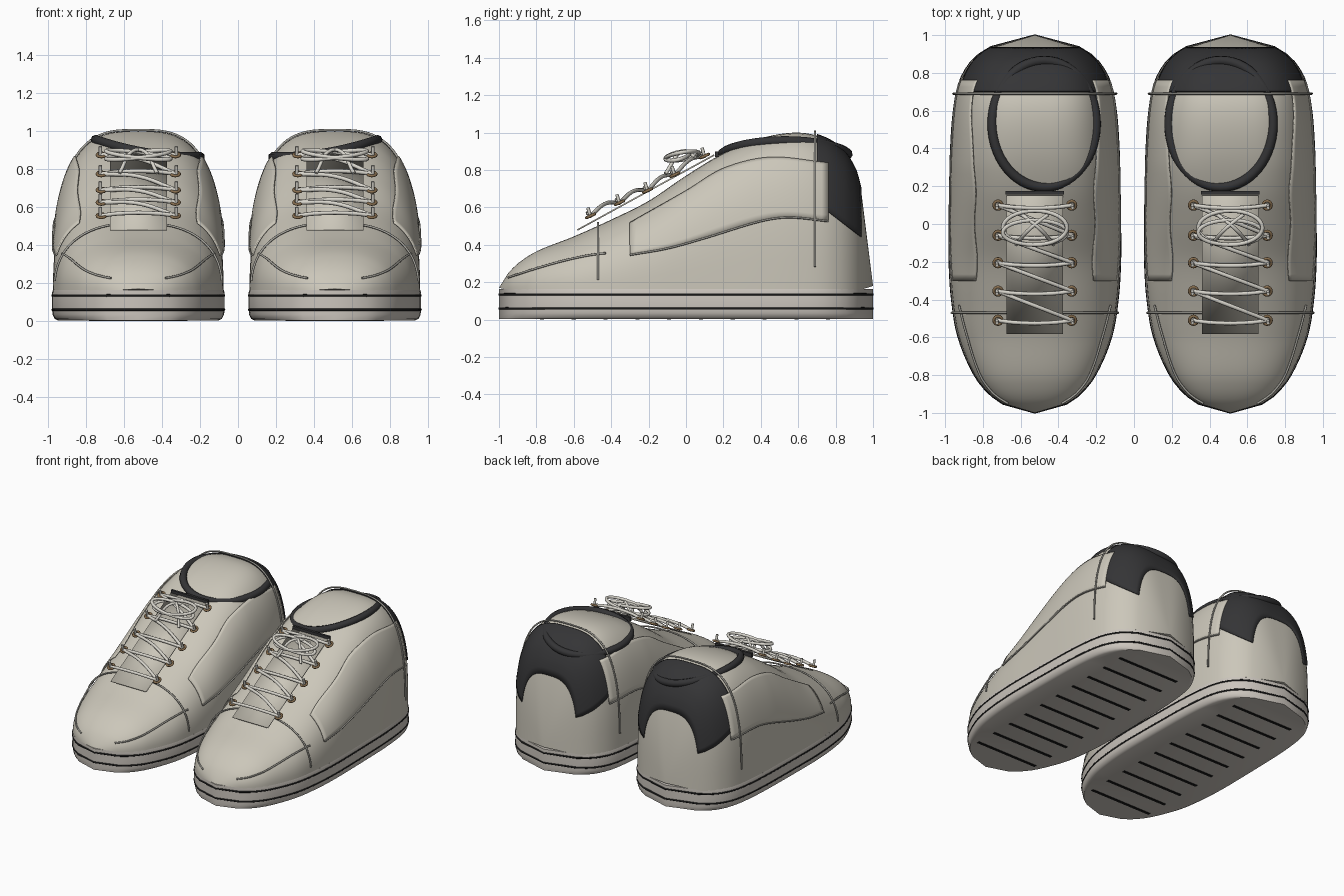
import bpy, bmesh, math
from mathutils import Vector

if "Cube" in bpy.data.objects:
    bpy.data.objects.remove(bpy.data.objects["Cube"])


def material(name, rgb):
    m = bpy.data.materials.new(name)
    m.use_nodes = True
    m.diffuse_color = (*rgb, 1)
    m.node_tree.nodes["Principled BSDF"].inputs["Base Color"].default_value = (*rgb, 1)
    return m


CANVAS = material("warm_grey_leather", (0.60, 0.57, 0.49))
RUBBER = material("pale_rubber", (0.60, 0.56, 0.51))
BLACK = material("black_rubber", (0.01, 0.01, 0.01))
CHARCOAL = material("charcoal_fabric", (0.035, 0.035, 0.037))
THREAD = material("stitch_grey", (0.42, 0.41, 0.37))
LACE = material("off_white_lace", (0.68, 0.66, 0.60))
BRASS = material("dull_brass", (0.25, 0.16, 0.08))

# Stations along the shoe: y, half width, top height
STATIONS = [(-.95, .17, .25), (-.9, .24, .3), (-.8, .32, .365), (-.6, .405, .445),
            (-.4, .44, .535), (-.2, .453, .635), (0, .453, .77), (.2, .45, .89),
            (.4, .445, .97), (.6, .43, 1), (.75, .4, .965), (.85, .345, .89),
            (.91, .28, .79), (.935, .235, .7)]
TOE, HEEL, BASE = STATIONS[0][0], STATIONS[-1][0], 0.16


def sample(table, y, k):
    """Smooth interpolation of column k of a table sorted by its first column."""
    y = min(max(y, table[0][0]), table[-1][0])
    i = max(j for j in range(len(table) - 1) if table[j][0] <= y)

    def slope(j):
        a, b = table[max(j - 1, 0)], table[min(j + 1, len(table) - 1)]
        return (b[k] - a[k]) / (b[0] - a[0])
    p, q = table[i], table[i + 1]
    d = q[0] - p[0]
    t = (y - p[0]) / d
    return ((2*t**3 - 3*t*t + 1) * p[k] + (t**3 - 2*t*t + t) * d * slope(i)
            + (3*t*t - 2*t**3) * q[k] + (t**3 - t*t) * d * slope(i + 1))


def power(y):
    return 2.3 + 0.8 * min(max((y + .6) / .9, 0), 1)


def surface(y, a, off=0.0):
    """Point on the upper; a runs from 0 (+x side) over the top to pi."""
    e = 2 / power(y)
    c, s = math.cos(a), max(math.sin(a), 0)
    x = (sample(STATIONS, y, 1) * .99 + off) * math.copysign(abs(c) ** e, c)
    return Vector((x, y, BASE + (sample(STATIONS, y, 2) - BASE + off) * s ** e))


def angle_at(y, z):
    f = min(max((z - BASE) / (sample(STATIONS, y, 2) - BASE), 0), .995)
    return math.asin(f ** (power(y) / 2))


def spread(a, b, n):
    return [a + (b - a) * i / n for i in range(n + 1)]


def place(name, data, mat, cx):
    ob = bpy.data.objects.new(name, data)
    bpy.context.collection.objects.link(ob)
    data.materials.append(mat)
    ob.location.x = cx
    return ob


def loft(name, rings, mat, cx, closed=False, tips=(), cap=False, thick=0):
    """Skin a list of rings; optional end tips, flat caps or thickness."""
    bm = bmesh.new()
    vs = [[bm.verts.new(p) for p in r] for r in rings]
    n = len(rings[0])
    for r, q in zip(vs, vs[1:]):
        for i in range(n if closed else n - 1):
            j = (i + 1) % n
            bm.faces.new((r[i], r[j], q[j], q[i]))
    for r, tip in zip((vs[0], vs[-1]), tips):
        t = bm.verts.new(tip)
        for i in range(n if closed else n - 1):
            bm.faces.new((r[i], r[(i + 1) % n], t))
    if cap:
        bm.faces.new(vs[0])
        bm.faces.new(vs[-1])
    bmesh.ops.recalc_face_normals(bm, faces=bm.faces)
    me = bpy.data.meshes.new(name)
    bm.to_mesh(me)
    bm.free()
    me.polygons.foreach_set("use_smooth", [True] * len(me.polygons))
    me.set_sharp_from_angle(angle=math.radians(40))
    ob = place(name, me, mat, cx)
    if thick:
        mod = ob.modifiers.new("thickness", "SOLIDIFY")
        mod.thickness, mod.offset = thick, 0
    return ob


def tube(name, pts, r, mat, cx, closed=False, smooth=False):
    cu = bpy.data.curves.new(name, "CURVE")
    cu.dimensions = "3D"
    cu.bevel_depth, cu.bevel_resolution, cu.use_fill_caps = r, 2, True
    cu.resolution_u = 6
    if smooth:
        sp = cu.splines.new("BEZIER")
        sp.bezier_points.add(len(pts) - 1)
        for b, p in zip(sp.bezier_points, pts):
            b.co = p
            b.handle_left_type = b.handle_right_type = "AUTO"
    else:
        sp = cu.splines.new("POLY")
        sp.points.add(len(pts) - 1)
        for b, p in zip(sp.points, pts):
            b.co = (*p, 1)
    sp.use_cyclic_u = closed
    return place(name, cu, mat, cx)


def box(name, centre, size, mat, cx):
    x, y, z = (s / 2 for s in size)
    rings = [[Vector(centre) + Vector((sx * x, sy * y, h)) for sx, sy in
              ((-1, -1), (1, -1), (1, 1), (-1, 1))] for h in (-z, z)]
    return loft(name, rings, mat, cx, closed=True, cap=True)


def sole_ring(z, scale=1.0, off=0.0):
    ys = spread(TOE, HEEL, 48)
    half = [(sample(STATIONS, y, 1) * scale + off, y, z) for y in ys]
    return ([(0, -1 - off, z)] + half + [(0, 1 + off, z)]
            + [(-x, y, z) for x, y, z in reversed(half)])


PANEL_LOW = [(-.3, .34), (-.1, .375), (.1, .43), (.4, .52), (.55, .54), (.76, .52)]
PANEL_TOP = [(-.3, .51), (0, .68), (.2, .8), (.45, .86), (.76, .83)]
EYELETS = [(.1, .875), (-.06, .775), (-.205, .69), (-.355, .625), (-.51, .555)]


def build_shoe(side, cx, out):
    # Upper: lofted body with a pointed toe and heel
    body = [[surface(y, a) for a in spread(0, math.pi, 40)] for y in spread(TOE, HEEL, 72)]
    loft(side + "_upper", body, CANVAS, cx, closed=True,
         tips=((0, -1, .17), (0, 1, .18)))

    # Sole, its dark bands and the tread bars
    loft(side + "_sole", [sole_ring(z, s) for z, s in
         ((.003, .93), (.012, .97), (.035, .995), (.06, 1), (.15, 1), (.165, .99))],
         RUBBER, cx, closed=True, cap=True)
    for z in (.06, .135):
        tube(side + "_sole_band", sole_ring(z, off=-.003), .007, BLACK, cx, closed=True)
    for i in range(10):
        box(side + "_tread_bar", (0, -.77 + .17 * i, .003), (.52, .022, .006), BLACK, cx)

    # Heel counter
    rows = []
    for y in spread(.7, HEEL, 20):
        a = angle_at(y, .62 - .18 * (y - .7) / (HEEL - .7))
        rows.append([surface(y, t, .006) for t in spread(a, math.pi - a, 40)])
    loft(side + "_heel_counter", rows, CHARCOAL, cx, thick=.006)

    # Side panels with a stitched lower edge, and toe seams
    for s in (0, 1):
        def flank(y, a, off):
            return surface(y, math.pi - a if s else a, off)
        ys = spread(-.3, .76, 30)
        low = [angle_at(y, sample(PANEL_LOW, y, 1)) for y in ys]
        top = [angle_at(y, sample(PANEL_TOP, y, 1)) for y in ys]
        loft(side + "_side_panel", [[flank(y, t, .009) for t in spread(a, b, 12)]
             for y, a, b in zip(ys, low, top)], CANVAS, cx, thick=.008)
        tube(side + "_panel_stitch", [flank(y, a, .014) for y, a in zip(ys, low)],
             .005, THREAD, cx)
        tube(side + "_toe_seam", [flank(y, angle_at(y, .35 - .13 * ((-.43 - y) / .52) ** 1.4), .01)
             for y in spread(-.43, TOE, 20)], .006, THREAD, cx)

    # Cross straps over the toe and ankle
    for y, z, off in ((-.47, .21, .015), (.69, .28, .02)):
        a = angle_at(y, z)
        tube(side + "_cross_strap", [surface(y, t, off) for t in spread(a, math.pi - a, 48)],
             .006, THREAD, cx)

    # Padded collar, higher on the outer side
    ring = []
    for t in spread(0, math.tau, 56)[:-1]:
        c = math.cos(t)
        ring.append((out * (-.05 + .275 * c), .53 + .335 * math.sin(t),
                     .885 + .045 * c + .025 * c * c))
    tube(side + "_collar", ring, .026, CHARCOAL, cx, closed=True)

    # Tongue and its trim
    loft(side + "_tongue", [[(x, y, z) for x in (-.15, .15)] for y, z in
         ((-.58, .48), (.15, .88))], CANVAS, cx, thick=.008)
    box(side + "_tongue_trim", (0, .165, .885), (.31, .018, .03), CHARCOAL, cx)

    # Eyelets
    for y, z in EYELETS:
        for x in (-.195, .195):
            tube(side + "_eyelet", [(x + .022 * math.cos(t), y + .022 * math.sin(t),
                 z + .01 * math.sin(t)) for t in spread(0, math.tau, 16)[:-1]],
                 .008, BRASS, cx, closed=True)

    # Laces: a bar at each row and an arched diagonal to the next
    for i, (y, z) in enumerate(EYELETS):
        tube(side + "_lace_bar", [(-.2, y, z), (-.1, y - .012, z + .012),
             (.1, y - .012, z + .012), (.2, y, z)], .011, LACE, cx, smooth=True)
        for x in (-.2, .2):
            tube(side + "_lace_end", [(x, y, z - .005), (x, y - .015, z + .045)], .009, LACE, cx)
        if i < len(EYELETS) - 1:
            y2, z2 = EYELETS[i + 1]
            tube(side + "_lace_diagonal", [(-.2, y, z), (0, (y + y2) / 2, (z + z2) / 2 + .03),
                 (.2, y2, z2)], .011, LACE, cx, smooth=True)

    # Bow: two wide loops and two tails
    for ry, y0, tilt in ((.09, -.02, .02), (.065, -.045, -.02)):
        tube(side + "_bow_loop", [(.17 * math.cos(t), y0 + ry * math.sin(t),
             .875 + tilt * math.cos(t) + .015 * math.sin(t))
             for t in spread(0, math.tau, 32)[:-1]], .011, LACE, cx, closed=True)
    for s in (-1, 1):
        tube(side + "_bow_tail", [(-.07 * s, .05, .87), (.02 * s, -.02, .9),
             (.1 * s, -.11, .78)], .01, LACE, cx, smooth=True)


build_shoe("right", -.525, -1)
build_shoe("left", .51, 1)
